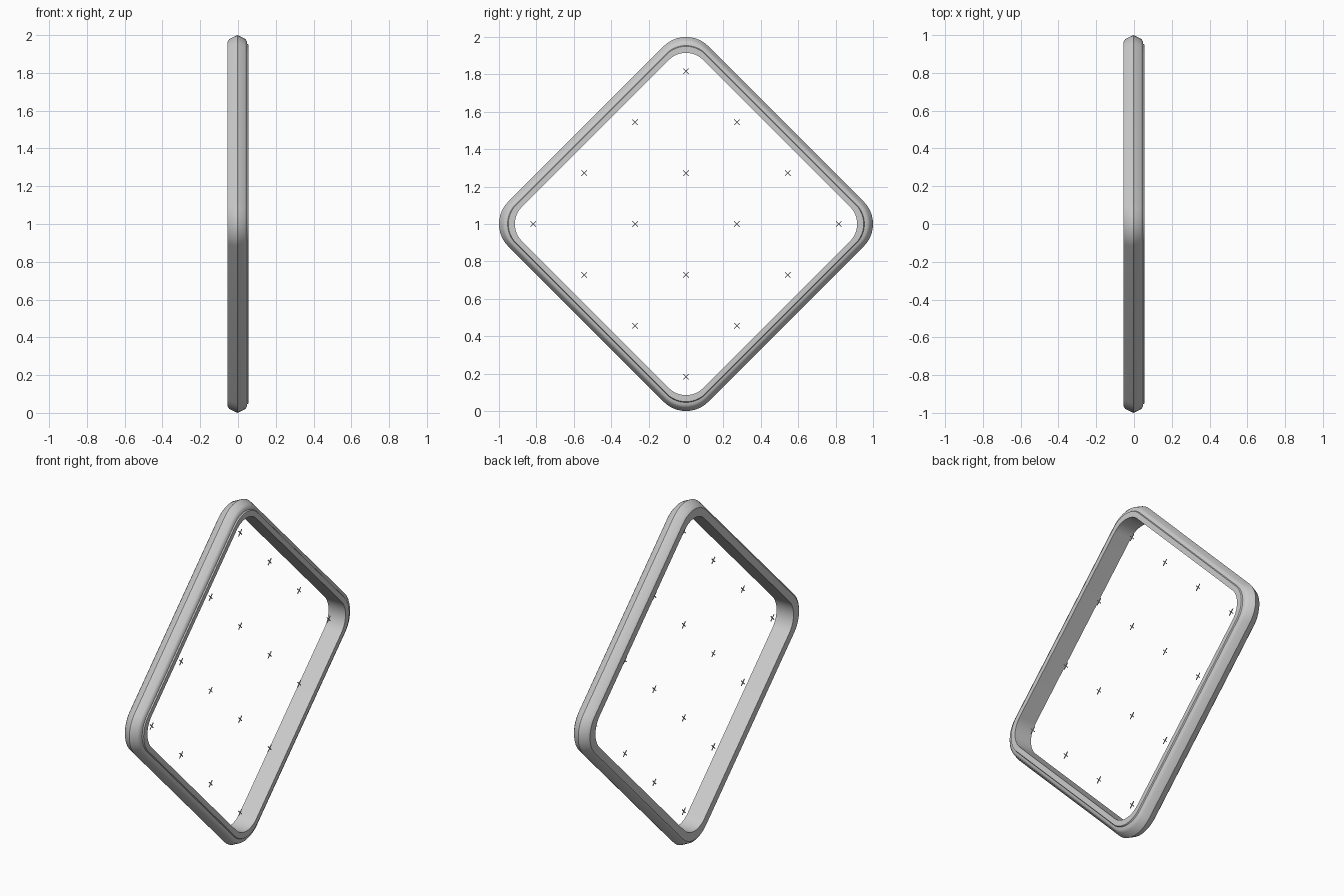
import bpy, math

if "Cube" in bpy.data.objects:
    bpy.data.objects.remove(bpy.data.objects["Cube"])

APOTHEM, RADIUS, SEG = 0.757, 0.169, 12

def ring(d, x, r):
    """Rounded diamond inset by d from the outline, lying at x."""
    c = 1 - d - r            # arc centre distance from the middle
    pts = []
    for k in range(4):
        a0 = k * math.pi / 2
        for i in range(SEG + 1):
            a = a0 - math.pi / 4 + i * math.pi / 2 / SEG
            pts.append((x, c * math.cos(a0) + r * math.cos(a),
                        1 + c * math.sin(a0) + r * math.sin(a)))
    return pts

def add_mesh(name, verts, faces):
    me = bpy.data.meshes.new(name)
    me.from_pydata(verts, [], faces)
    ob = bpy.data.objects.new(name, me)
    bpy.context.collection.objects.link(ob)
    return ob

# Frame: cross-section (inset, x, corner radius) swept round the diamond
profile = [(0, -0.003, RADIUS), (0.02, -0.045, 0.155), (0.034, -0.055, 0.15),
           (0.085, -0.055, 0.13), (0.085, 0.055, 0.13), (0.05, 0.055, 0.145),
           (0.046, 0.048, 0.148), (0.03, 0.046, 0.152), (0.018, 0.036, 0.158)]
verts = [p for s in profile for p in ring(*s)]
n, m = 4 * (SEG + 1), len(profile)
faces = []
for j in range(m):
    for i in range(n):
        a, b, k = j * n, ((j + 1) % m) * n, (i + 1) % n
        faces.append((a + i, b + i, b + k, a + k))
frame = add_mesh("frame", verts, faces)
bpy.context.view_layer.objects.active = frame
frame.select_set(True)
bpy.ops.object.mode_set(mode='EDIT')
bpy.ops.mesh.select_all(action='SELECT')
bpy.ops.mesh.normals_make_consistent(inside=False)
bpy.ops.object.mode_set(mode='OBJECT')
bpy.ops.object.shade_smooth_by_angle(angle=math.radians(35))

# Small cross marks: 4 x 4 grid turned by 45 degrees
STEP, ARM, W, X = 0.2725, 0.021, 0.002, 0.014
outline = [(ARM, W), (W, W), (W, ARM), (-W, ARM), (-W, W), (-ARM, W),
           (-ARM, -W), (-W, -W), (-W, -ARM), (W, -ARM), (W, -W), (ARM, -W)]
q = math.sqrt(0.5)
verts, faces = [], []
for i in range(4):
    for j in range(4):
        y, z, o = (i - j) * STEP, 1 + (i + j - 3) * STEP, len(verts)
        for x in (X - 0.002, X + 0.002):
            verts += [(x, y + (u - v) * q, z + (u + v) * q) for u, v in outline]
        faces.append([o + k for k in reversed(range(12))])
        faces.append([o + 12 + k for k in range(12)])
        faces += [(o + k, o + (k + 1) % 12, o + 12 + (k + 1) % 12, o + 12 + k)
                  for k in range(12)]
add_mesh("cross_marks", verts, faces)
